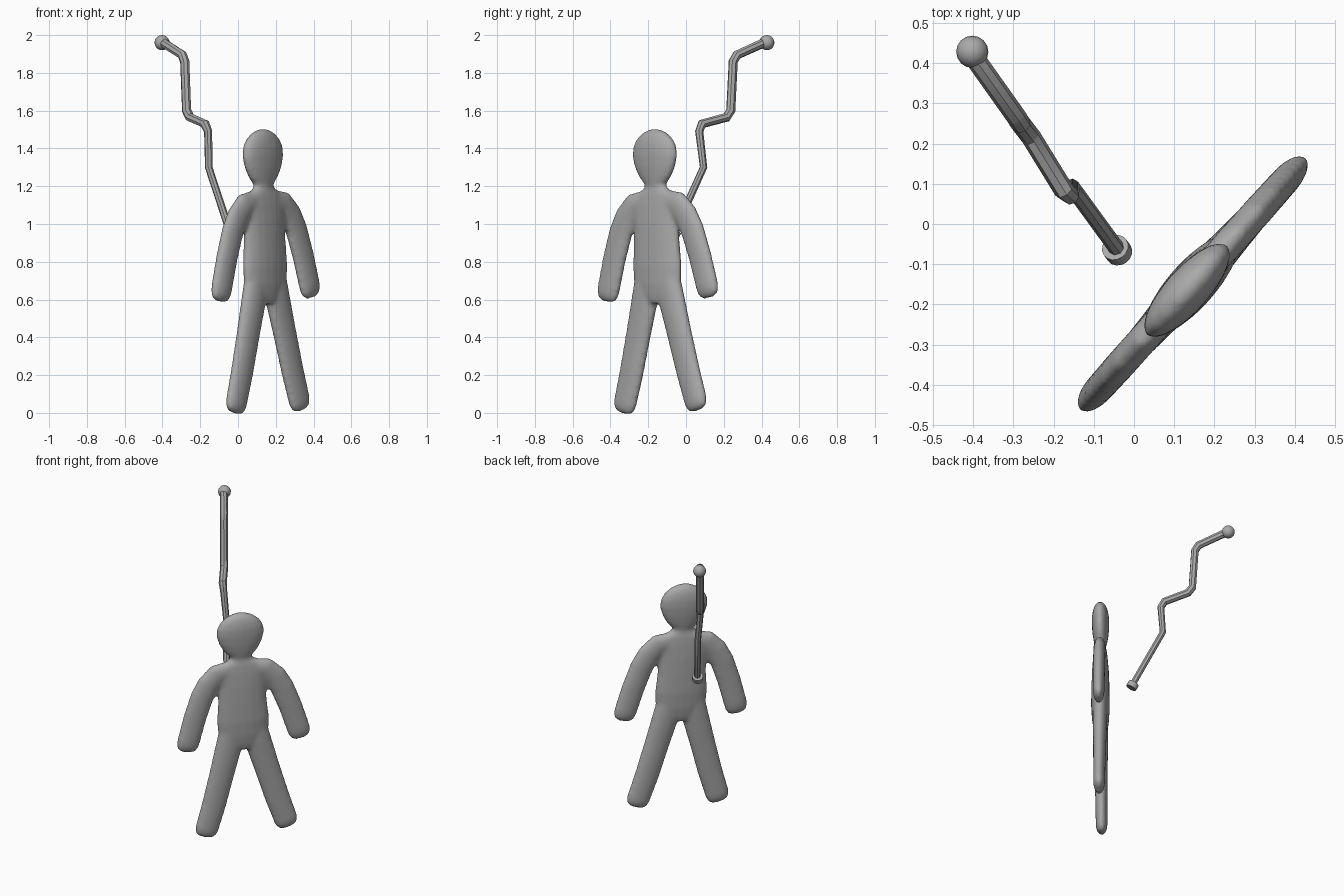
import bpy, bmesh, math
from mathutils import Matrix, Vector

if "Cube" in bpy.data.objects:
    bpy.data.objects.remove(bpy.data.objects["Cube"])

mat = bpy.data.materials.new("plain grey")
mat.diffuse_color = (0.4, 0.4, 0.4, 1)
mat.use_nodes = True
mat.node_tree.nodes["Principled BSDF"].inputs["Base Color"].default_value = mat.diffuse_color


def finish(ob, angle=35):
    ob.data.materials.clear()
    ob.data.materials.append(mat)
    bpy.ops.object.select_all(action='DESELECT')
    ob.select_set(True)
    bpy.context.view_layer.objects.active = ob
    bpy.ops.object.shade_smooth_by_angle(angle=math.radians(angle))


def limb(bm, path, sides=20):
    """Closed flattened tube through (u, z, half width, half depth) stations."""
    rings = []
    for i, (u, z, a, b) in enumerate(path):
        p, n = path[max(i - 1, 0)], path[min(i + 1, len(path) - 1)]
        t = Vector((n[0] - p[0], 0, n[1] - p[1])).normalized()
        side = Vector((-t.z, 0, t.x))
        ring = []
        for k in range(sides):
            w = 2 * math.pi * k / sides
            co = Vector((u, 0, z)) + side * a * math.cos(w) + Vector((0, b * math.sin(w), 0))
            ring.append(bm.verts.new(co))
        rings.append(ring)
    for r, s in zip(rings, rings[1:]):
        for k in range(sides):
            bm.faces.new((r[k], r[k - 1], s[k - 1], s[k]))
    bm.faces.new(rings[0])
    bm.faces.new(rings[-1][::-1])


# Flat figure: torso, head and mirrored limbs, fused into one skin
bm = bmesh.new()
limb(bm, [(0, .58, .07, .035), (0, .62, .135, .045), (0, .68, .16, .053), (0, .78, .165, .058),
          (0, .9, .155, .056), (0, 1.02, .155, .052), (0, 1.1, .17, .046), (0, 1.155, .15, .04),
          (0, 1.185, .085, .034), (0, 1.22, .05, .032), (0, 1.26, .05, .032)])
limb(bm, [(0, 1.195, .045, .03), (0, 1.215, .075, .036), (0, 1.25, .107, .043), (0, 1.3, .135, .05),
          (0, 1.36, .152, .054), (0, 1.41, .146, .053), (0, 1.45, .122, .046), (0, 1.48, .085, .035),
          (0, 1.497, .045, .02), (0, 1.505, .01, .005)])
for s in (-1, 1):
    arm = [(0, 1.12, .05, .035), (.08, 1.12, .06, .037), (.15, 1.1, .073, .038), (.21, 1.04, .076, .038),
           (.255, .96, .075, .038), (.305, .82, .074, .037), (.348, .67, .073, .036),
           (.355, .64, .07, .033), (.361, .615, .06, .025), (.364, .6, .035, .01)]
    leg = [(.07, .72, .08, .045), (.09, .62, .085, .045), (.145, .42, .08, .041), (.2, .22, .078, .038),
           (.25, .06, .075, .036), (.256, .037, .07, .033), (.262, .017, .058, .025), (.265, .006, .035, .01)]
    for path in (arm, leg):
        limb(bm, [(s * u, z, a, b) for u, z, a, b in path])
bmesh.ops.recalc_face_normals(bm, faces=bm.faces)
me = bpy.data.meshes.new("figure")
bm.to_mesh(me)
bm.free()
figure = bpy.data.objects.new("figure", me)
bpy.context.collection.objects.link(figure)
me.transform(Matrix.Translation((.145, -.15, .7)) @ Matrix.Rotation(math.radians(48.2), 4, 'Z')
             @ Matrix.Rotation(-.03, 4, 'Y') @ Matrix.Translation((0, 0, -.7)))
rm = figure.modifiers.new("fuse", 'REMESH')
rm.mode = 'VOXEL'
rm.voxel_size = .011
sm = figure.modifiers.new("soften", 'SMOOTH')
sm.factor = .5
sm.iterations = 6
finish(figure, 180)
for p in me.polygons:
    p.use_smooth = True
rm.use_smooth_shade = True

# Crooked rod: each point has its own thickness
rod_pts = [(-.04, -.065, .95, .02), (-.155, .093, 1.3, .02), (-.158, .07, 1.49, .022), (-.175, .085, 1.53, .025),
           (-.255, .215, 1.565, .025), (-.272, .237, 1.6, .025), (-.282, .25, 1.86, .025),
           (-.295, .27, 1.895, .025), (-.405, .425, 1.965, .025)]
cu = bpy.data.curves.new("rod", 'CURVE')
cu.dimensions = '3D'
cu.bevel_depth = 1
cu.bevel_resolution = 2
cu.use_fill_caps = True
sp = cu.splines.new('POLY')
sp.points.add(len(rod_pts) - 1)
for p, (x, y, z, r) in zip(sp.points, rod_pts):
    p.co = (x, y, z, 1)
    p.radius = r
rod = bpy.data.objects.new("rod", cu)
bpy.context.collection.objects.link(rod)
bpy.ops.object.select_all(action='DESELECT')
rod.select_set(True)
bpy.context.view_layer.objects.active = rod
bpy.ops.object.convert(target='MESH')
finish(bpy.context.object)

# Ball at the tip
bpy.ops.mesh.primitive_uv_sphere_add(segments=16, ring_count=10, radius=.04, location=(-.402, .428, 1.96))
ball = bpy.context.object
ball.name = "tip_ball"
finish(ball, 60)

# Collar at the lower end, square to the rod
axis = Vector(rod_pts[1][:3]) - Vector(rod_pts[0][:3])
bpy.ops.mesh.primitive_cylinder_add(vertices=16, radius=.034, depth=.035, location=(-.042, -.065, .947))
collar = bpy.context.object
collar.name = "end_collar"
collar.rotation_euler = axis.to_track_quat('Z', 'Y').to_euler()
finish(collar)
